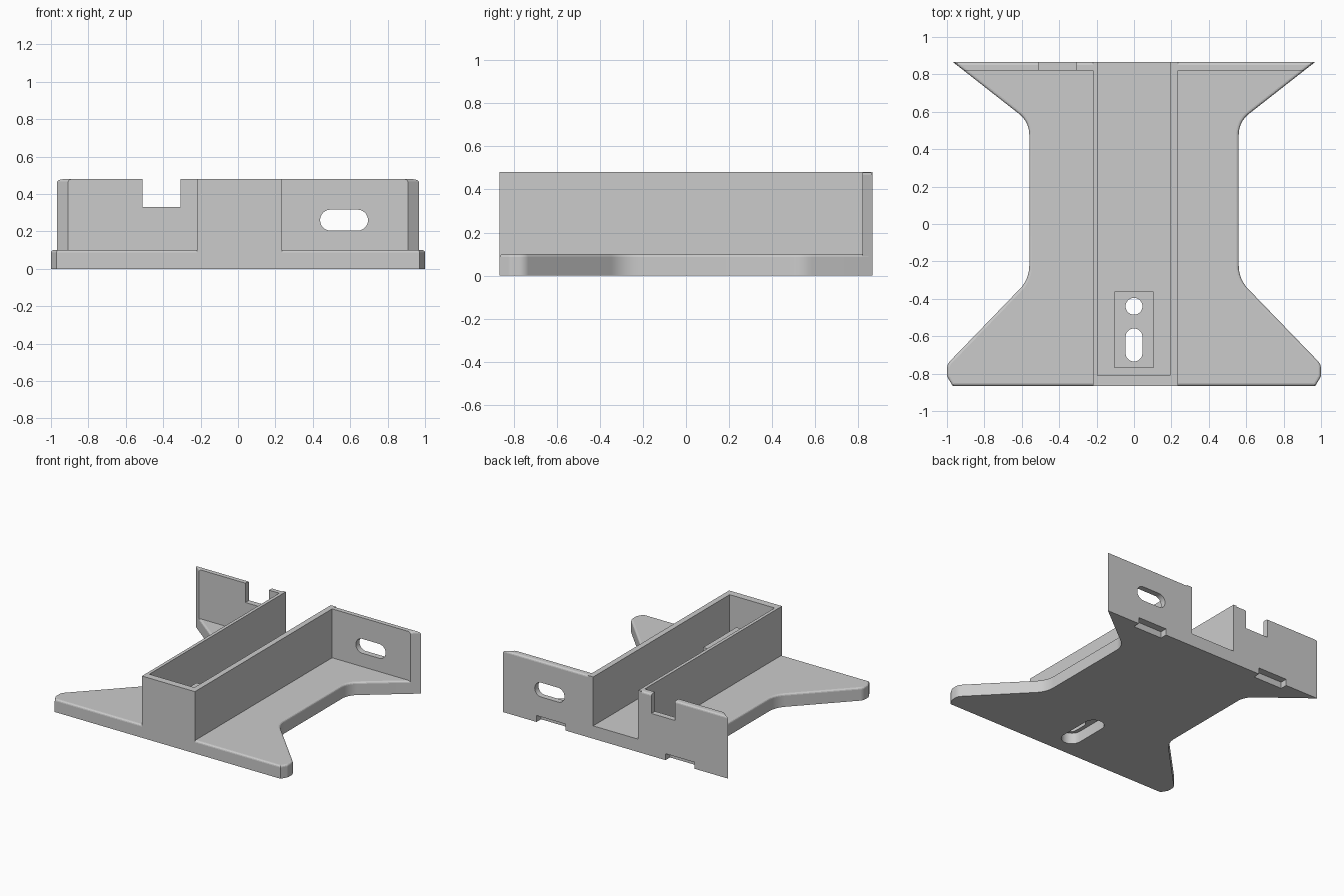
import bpy, bmesh, math
from mathutils import Vector

if "Cube" in bpy.data.objects:
    bpy.data.objects.remove(bpy.data.objects["Cube"])

grey = bpy.data.materials.new("plain grey")
grey.use_nodes = True
COLOR = (0.6, 0.6, 0.6, 1)
grey.diffuse_color = COLOR
grey.node_tree.nodes["Principled BSDF"].inputs["Base Color"].default_value = COLOR


def fillet(corners, steps=8):
    """Round a closed outline; each corner is x, y, radius."""
    out, n = [], len(corners)
    for i, (x, y, r) in enumerate(corners):
        p = Vector((x, y))
        if r == 0:
            out.append(p)
            continue
        a = (Vector(corners[i - 1][:2]) - p).normalized()
        b = (Vector(corners[(i + 1) % n][:2]) - p).normalized()
        half = a.angle(b) / 2
        centre = p + (a + b).normalized() * r / math.sin(half)
        start = p + a * r / math.tan(half) - centre
        end = p + b * r / math.tan(half) - centre
        for k in range(steps + 1):
            out.append(centre + start.lerp(end, k / steps).normalized() * r)
    return out


def capsule(cx, cy, half_x, half_y, steps=12):
    """Rounded slot outline, or a circle when both halves match."""
    r = min(half_x, half_y)
    dx, dy = half_x - r, half_y - r
    pts = []
    for k in range(4 * steps):
        t = (k + 0.5) * math.tau / (4 * steps)
        c, s = math.cos(t), math.sin(t)
        pts.append((cx + math.copysign(dx, c) + r * c, cy + math.copysign(dy, s) + r * s))
    return pts


def rect(x0, x1, y0, y1):
    return [(x0, y0), (x1, y0), (x1, y1), (x0, y1)]


def prism(name, pts, lo, hi, along_y=False, bevel=0, pick=None):
    """Extrude an outline along z (or y), then bevel the picked edges."""
    bm = bmesh.new()
    place = (lambda p, h: (p[0], h, p[1])) if along_y else (lambda p, h: (p[0], p[1], h))
    rings = [[bm.verts.new(place(p, h)) for p in pts] for h in (lo, hi)]
    low, high = rings
    bm.faces.new(low[::-1])
    bm.faces.new(high)
    for i in range(len(pts)):
        bm.faces.new((low[i - 1], low[i], high[i], high[i - 1]))
    # Outward normals whichever way the outline runs
    if bm.calc_volume(signed=True) < 0:
        bmesh.ops.reverse_faces(bm, faces=bm.faces[:])
    bm.normal_update()
    if bevel:
        edges = [e for e in bm.edges if pick(e.verts[0].co, e.verts[1].co)]
        bmesh.ops.bevel(bm, geom=edges, offset=bevel, segments=3, profile=0.5, affect='EDGES')
    mesh = bpy.data.meshes.new(name)
    bm.to_mesh(mesh)
    bm.free()
    mesh.materials.append(grey)
    obj = bpy.data.objects.new(name, mesh)
    bpy.context.collection.objects.link(obj)
    return obj


def cut(obj, cutters):
    """Subtract the cutters, then remove them."""
    for c in cutters:
        c.hide_render = True
        m = obj.modifiers.new("cut", 'BOOLEAN')
        m.operation, m.solver, m.object = 'DIFFERENCE', 'EXACT', c
    bpy.context.view_layer.update()
    result = obj.evaluated_get(bpy.context.evaluated_depsgraph_get())
    mesh = bpy.data.meshes.new_from_object(result)
    obj.modifiers.clear()
    obj.data = mesh
    for c in cutters:
        bpy.data.objects.remove(c)


FRONT, BACK, FLOOR, TOP = -0.865, 0.865, 0.1, 0.48
WALL_IN = 0.82


def bolt_holes():
    return [prism("round_cutter", capsule(0, -0.44, 0.045, 0.045), -0.1, 0.6),
            prism("slot_cutter", capsule(0, -0.647, 0.045, 0.088), -0.1, 0.6)]


# Waisted base plate with rounded top rim
half = [(0.97, FRONT, 0), (1.0, -0.815, 0.04), (1.0, -0.75, 0.06),
        (0.56, -0.295, 0.18), (0.56, 0.546, 0.14), (0.967, BACK, 0)]
outline = half + [(-x, y, r) for x, y, r in reversed(half)]
base = prism("base_plate", fillet(outline), 0, FLOOR, bevel=0.014,
             pick=lambda a, b: min(a.z, b.z) > 0.09 and min(a.y, b.y) < 0.8)

# Pocket under the bolt holes and two notches in the rear lower edge
cutters = bolt_holes()
cutters.append(prism("pocket_cutter", capsule(0, -0.565, 0.075, 0.195), -0.1, 0.085))
for s in (-1, 1):
    cutters.append(prism("notch_cutter", rect(s * 0.555 - 0.125, s * 0.555 + 0.125, 0.81, 1), -0.1, 0.05))
cut(base, cutters)

# Raised bolt pad inside the channel
pad = prism("bolt_pad", rect(-0.105, 0.105, -0.77, -0.36), FLOOR, 0.265)
cut(pad, bolt_holes())

# Channel walls, open at the rear
channel = [(-0.22, BACK), (-0.22, FRONT), (0.235, FRONT), (0.235, BACK),
           (0.192, BACK), (0.192, -0.81), (-0.195, -0.81), (-0.195, BACK)]
prism("channel_walls", channel, 0.06, TOP)


# Rear wall panels with mitred outer ends and eased top edges
def rear_panel(name, s):
    return prism(name, [(s * 0.967, BACK), (s * 0.908, WALL_IN), (s * 0.21, WALL_IN), (s * 0.21, BACK)],
                 0.07, TOP, bevel=0.014,
                 pick=lambda a, b: min(a.z, b.z) > 0.47 and
                 (min(a.y, b.y) > 0.86 or min(abs(a.x), abs(b.x)) > 0.5))


right_panel = rear_panel("right_rear_panel", -1)
cut(right_panel, [prism("opening_cutter", rect(-0.51, -0.308, 0.33, 0.6), 0.7, 1, along_y=True)])
left_panel = rear_panel("left_rear_panel", 1)
cut(left_panel, [prism("oval_cutter", capsule(0.567, 0.26, 0.128, 0.056), 0.7, 1, along_y=True)])

# Smooth the rounded surfaces, keep flat faces flat
for obj in (base, pad, right_panel, left_panel):
    bpy.ops.object.select_all(action='DESELECT')
    obj.select_set(True)
    bpy.context.view_layer.objects.active = obj
    bpy.ops.object.shade_smooth_by_angle(angle=math.radians(10))
